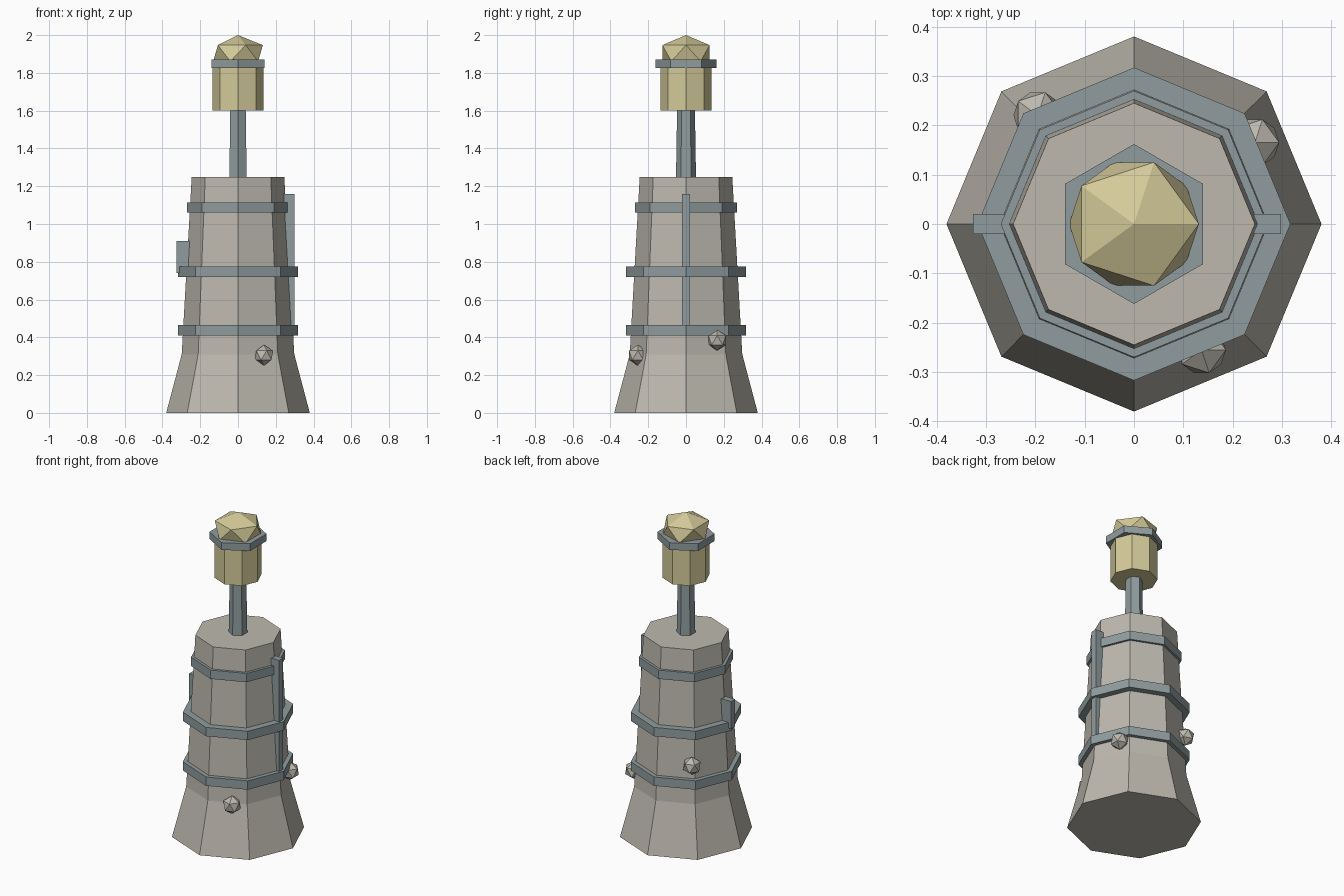
import bpy, bmesh, math
from mathutils import Matrix

if "Cube" in bpy.data.objects:
    bpy.data.objects.remove(bpy.data.objects["Cube"])


def material(name, rgb):
    m = bpy.data.materials.new(name)
    m.diffuse_color = (*rgb, 1)
    m.use_nodes = True
    m.node_tree.nodes["Principled BSDF"].inputs["Base Color"].default_value = m.diffuse_color
    return m


STONE = material("warm grey stone", (0.51, 0.485, 0.43))
METAL = material("blue grey metal", (0.28, 0.335, 0.345))
GLOW = material("pale yellow", (0.66, 0.59, 0.32))


def finish(name, bm, mat):
    bmesh.ops.recalc_face_normals(bm, faces=bm.faces[:])
    me = bpy.data.meshes.new(name)
    bm.to_mesh(me)
    bm.free()
    me.materials.append(mat)
    ob = bpy.data.objects.new(name, me)
    bpy.context.collection.objects.link(ob)
    return ob


def turned(name, profile, sides, mat, start=0.0):
    """Closed faceted solid from (radius, z) rings."""
    bm = bmesh.new()
    rings = []
    for r, z in profile:
        angles = [start + 2 * math.pi * i / sides for i in range(sides)]
        rings.append([bm.verts.new((r * math.cos(a), r * math.sin(a), z)) for a in angles])
    for lo, hi in zip(rings, rings[1:]):
        for i in range(sides):
            j = (i + 1) % sides
            bm.faces.new((lo[i], lo[j], hi[j], hi[i]))
    bm.faces.new(rings[0][::-1])
    bm.faces.new(rings[-1])
    return finish(name, bm, mat)


def box(name, lo, hi, mat):
    bm = bmesh.new()
    size = [b - a for a, b in zip(lo, hi)]
    mid = [(a + b) / 2 for a, b in zip(lo, hi)]
    bmesh.ops.create_cube(bm, size=1, matrix=Matrix.Translation(mid) @ Matrix.Diagonal((*size, 1)))
    return finish(name, bm, mat)


def ico(name, centre, radius, mat, squash=1.0):
    bm = bmesh.new()
    bmesh.ops.create_icosphere(bm, subdivisions=1, radius=radius,
                               matrix=Matrix.Translation(centre) @ Matrix.Diagonal((1, 1, squash, 1)))
    return finish(name, bm, mat)


# Flared eight-sided stone tower
turned("tower_body", [(0.38, 0), (0.298, 0.31), (0.245, 1.25)], 8, STONE)

# Metal bands round the tower
for i, (r, lo, hi) in enumerate([(0.317, 0.41, 0.465), (0.317, 0.72, 0.775), (0.27, 1.06, 1.115)]):
    turned(f"band_{i + 1}", [(r, lo), (r, hi)], 8, METAL)

# Side bar and short bracket
box("side_bar", (0.24, -0.02, 0.43), (0.298, 0.02, 1.16), METAL)
box("side_bracket", (-0.326, -0.02, 0.74), (-0.25, 0.02, 0.91), METAL)

# Mast, lantern, collar and cap
turned("mast", [(0.053, 1.24), (0.047, 1.62)], 6, METAL, math.pi / 6)
turned("lantern", [(0.135, 1.6), (0.135, 1.84)], 8, GLOW)
turned("lantern_collar", [(0.162, 1.825), (0.162, 1.87)], 6, METAL, math.pi / 6)
ico("lantern_cap", (0, 0, 1.904), 0.147, GLOW, 0.096 / 0.147)

# Stones stuck to the wall
for i, c in enumerate([(0.137, -0.255, 0.305), (0.245, 0.165, 0.385), (-0.195, 0.22, 0.55)]):
    ico(f"wall_stone_{i + 1}", c, 0.055, STONE)
